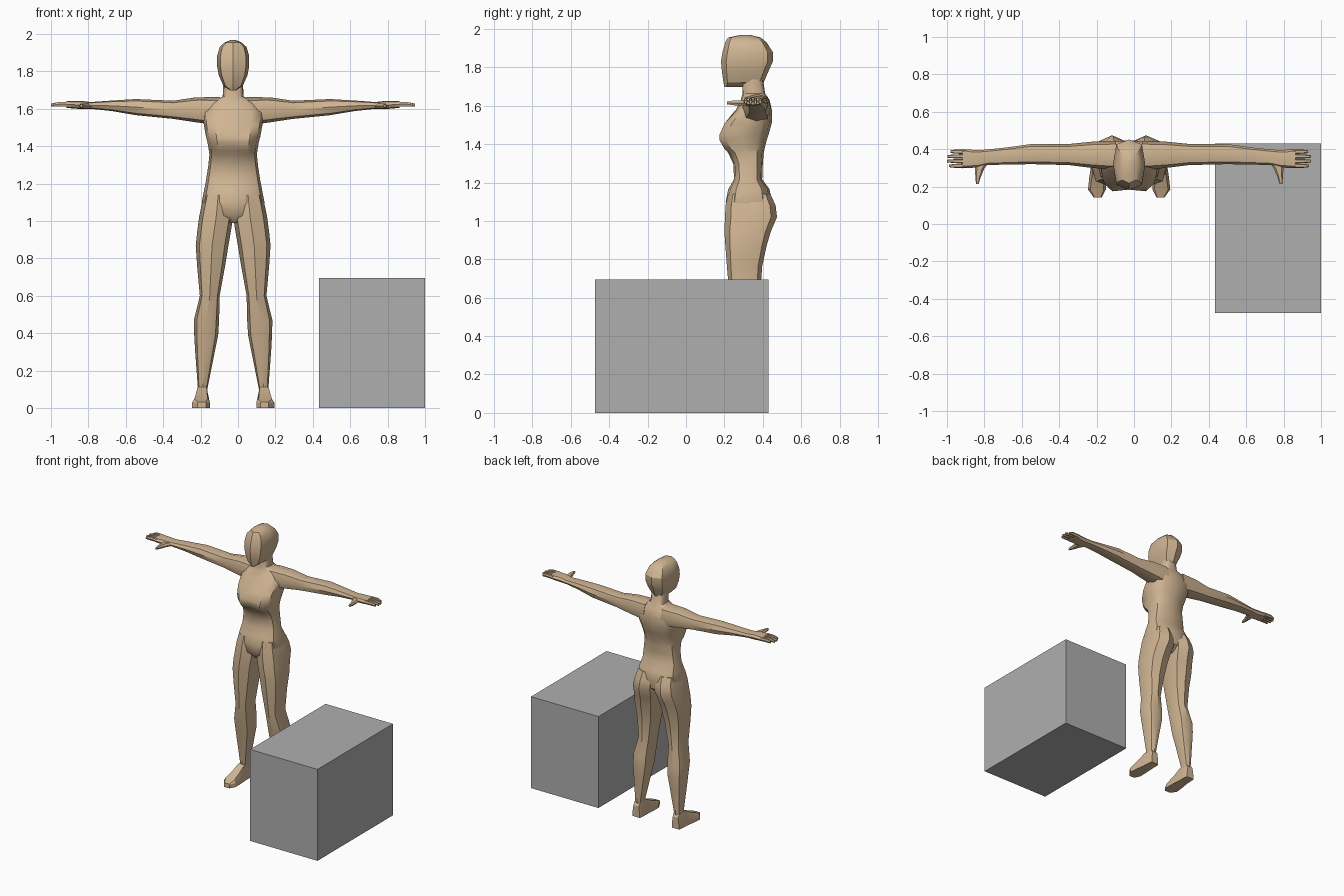
import bpy, bmesh, math

CX = -0.026  # centre line of the figure


def material(name, rgb):
    m = bpy.data.materials.new(name)
    m.diffuse_color = (*rgb, 1)
    return m


skin = material("tan skin", (0.63, 0.46, 0.29))
grey = material("grey block", (0.43, 0.43, 0.43))


def outline(a0, a1, b0, b1, n, e):
    """Rounded-box cross-section as (a, b) pairs."""
    pts = []
    for i in range(n):
        t = 2 * math.pi * i / n
        c, s = math.cos(t), math.sin(t)
        a = math.copysign(abs(c) ** e, c) if abs(c) > 1e-6 else 0
        b = math.copysign(abs(s) ** e, s) if abs(s) > 1e-6 else 0
        pts.append(((a0 + a1) / 2 + (a1 - a0) / 2 * a, (b0 + b1) / 2 + (b1 - b0) / 2 * b))
    return pts


def loft(name, rings, mirror=False, angle=38):
    """Skin a list of point rings, cap both ends, mirror across the centre line."""
    bm = bmesh.new()
    loops = [[bm.verts.new(p) for p in r] for r in rings]
    n = len(loops[0])
    for lo, hi in zip(loops, loops[1:]):
        for i in range(n):
            j = (i + 1) % n
            bm.faces.new((lo[i], lo[j], hi[j], hi[i]))
    bm.faces.new(loops[0][::-1])
    bm.faces.new(loops[-1])
    bmesh.ops.recalc_face_normals(bm, faces=bm.faces)
    me = bpy.data.meshes.new(name)
    bm.to_mesh(me)
    bm.free()
    me.materials.append(skin)
    ob = bpy.data.objects.new(name, me)
    ob.location.x = CX
    bpy.context.collection.objects.link(ob)
    if mirror:
        mod = ob.modifiers.new("mirror", 'MIRROR')
        mod.use_clip = False
        mod.use_mirror_merge = False
    bpy.ops.object.select_all(action='DESELECT')
    ob.select_set(True)
    bpy.context.view_layer.objects.active = ob
    bpy.ops.object.shade_smooth_by_angle(angle=math.radians(angle))
    return ob


def z_ring(z, x0, x1, y0, y1, n=8, e=0.75):
    return [(x, y, z) for x, y in outline(x0, x1, y0, y1, n, e)]


def x_ring(x, z0, z1, y0, y1, n=8, e=0.75):
    return [(x, y, z) for y, z in outline(y0, y1, z0, z1, n, e)]


# Torso and neck: height, half width, front y, back y
torso = [
    (0.99, 0.04, 0.25, 0.39), (1.03, 0.15, 0.215, 0.435), (1.10, 0.168, 0.207, 0.448),
    (1.165, 0.155, 0.22, 0.435), (1.217, 0.145, 0.25, 0.397), (1.295, 0.133, 0.247, 0.40),
    (1.355, 0.127, 0.22, 0.405), (1.378, 0.13, 0.188, 0.41), (1.42, 0.137, 0.163, 0.42),
    (1.45, 0.145, 0.162, 0.43), (1.51, 0.156, 0.19, 0.447), (1.58, 0.165, 0.26, 0.447),
    (1.63, 0.13, 0.285, 0.435), (1.665, 0.056, 0.295, 0.412), (1.75, 0.052, 0.29, 0.40),
]
rings = []
for z, w, f, b in torso:
    r = z_ring(z, -w, w, f, b, 12, 0.7)
    if 1.37 < z < 1.52:  # shallow hollow between the breasts
        r[9] = (0, r[9][1] + 0.022, z)
    rings.append(r)
loft("torso", rings)

# Head: height, half width, front y, back y
head = [
    (1.697, 0.012, 0.20, 0.33), (1.722, 0.052, 0.195, 0.405), (1.78, 0.077, 0.187, 0.43),
    (1.83, 0.086, 0.182, 0.452), (1.88, 0.086, 0.19, 0.452), (1.93, 0.072, 0.205, 0.42),
    (1.955, 0.045, 0.218, 0.39), (1.968, 0.012, 0.28, 0.34),
]
loft("head", [z_ring(z, -w, w, f, b, 8, 0.65) for z, w, f, b in head], angle=30)

# Legs: height, inner x, outer x, front y, back y
leg = [
    (1.14, 0.005, 0.155, 0.22, 0.44), (1.08, 0.0, 0.17, 0.206, 0.467),
    (1.02, 0.0, 0.182, 0.203, 0.474), (0.945, 0.012, 0.192, 0.2, 0.442),
    (0.87, 0.025, 0.20, 0.205, 0.42), (0.765, 0.042, 0.193, 0.213, 0.397),
    (0.60, 0.072, 0.178, 0.227, 0.385), (0.47, 0.075, 0.21, 0.25, 0.408),
    (0.39, 0.08, 0.208, 0.265, 0.412), (0.30, 0.098, 0.203, 0.283, 0.405),
    (0.10, 0.138, 0.188, 0.318, 0.392),
]
loft("legs", [z_ring(*r) for r in leg], True)

# Feet: y, centre x, sole half width, top half width, height
foot = [
    (0.40, 0.165, 0.030, 0.022, 0.085), (0.385, 0.164, 0.034, 0.024, 0.108),
    (0.315, 0.166, 0.037, 0.024, 0.112), (0.25, 0.169, 0.044, 0.030, 0.075),
    (0.185, 0.172, 0.048, 0.036, 0.048), (0.143, 0.168, 0.022, 0.018, 0.032),
]
loft("feet", [[(c - w, y, 0), (c + w, y, 0), (c + w, y, 0.03), (c + t, y, h),
               (c - t, y, h), (c - w, y, 0.03)] for y, c, w, t, h in foot], True, 25)

# Arms running into the palms: x, low z, high z, front y, back y
arm = [
    (0.07, 1.51, 1.663, 0.29, 0.445), (0.20, 1.528, 1.661, 0.30, 0.44),
    (0.32, 1.546, 1.643, 0.315, 0.428), (0.52, 1.566, 1.652, 0.32, 0.428),
    (0.65, 1.588, 1.644, 0.318, 0.41), (0.76, 1.60, 1.636, 0.315, 0.398),
    (0.81, 1.598, 1.642, 0.302, 0.395), (0.89, 1.605, 1.642, 0.298, 0.40),
]
loft("arms", [x_ring(*r) for r in arm], True)

# Four fingers a side
for i, tip in enumerate((0.962, 0.973, 0.972, 0.955)):
    y = 0.311 + i * 0.0253
    loft("fingers_%d" % (i + 1), [
        x_ring(0.87, 1.611, 1.637, y - 0.012, y + 0.012, 6),
        x_ring(0.93, 1.612, 1.638, y - 0.011, y + 0.011, 6),
        x_ring(tip, 1.611, 1.629, y - 0.007, y + 0.007, 6)], True)

# Thumbs pointing forward: y, centre x, half width, half height
thumb = [(0.34, 0.785, 0.042, 0.016), (0.295, 0.80, 0.025, 0.015),
         (0.25, 0.808, 0.014, 0.014), (0.213, 0.812, 0.007, 0.008)]
loft("thumbs", [[(x, y, z) for x, z in outline(c - w, c + w, 1.615 - h, 1.615 + h, 6, 0.8)]
                for y, c, w, h in thumb], True)

# Plain block beside the figure
bpy.ops.mesh.primitive_cube_add(size=1, location=(0.717, -0.0225, 0.347))
block = bpy.context.object
block.name = "block"
block.scale = (0.566, 0.905, 0.694)
block.data.materials.append(grey)
